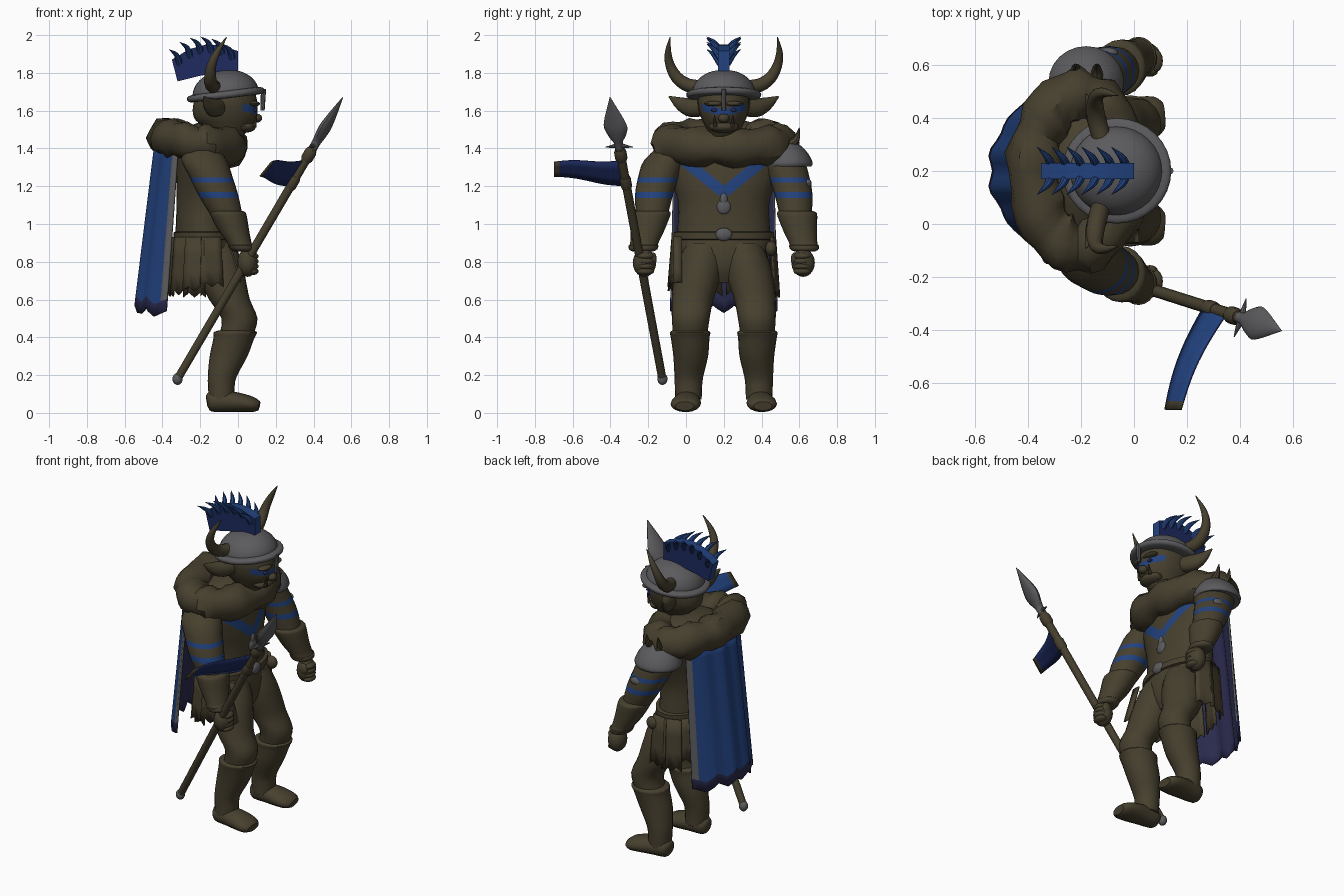
import bpy, bmesh, math, random
from mathutils import Vector

random.seed(4)
if "Cube" in bpy.data.objects:
    bpy.data.objects.remove(bpy.data.objects["Cube"])
X, Y, Z = Vector((1, 0, 0)), Vector((0, 1, 0)), Vector((0, 0, 1))
MID = 0.2          # body's plane of symmetry in y
SIDES = (("right", -1), ("left", 1))
made = []


def material(name, rgb):
    m = bpy.data.materials.new(name)
    m.use_nodes = True
    m.diffuse_color = (*rgb, 1)
    m.node_tree.nodes["Principled BSDF"].inputs["Base Color"].default_value = (*rgb, 1)
    return m


BROWN = material("brown_hide", (.063, .051, .028))
BLUE = material("blue_dye", (.016, .054, .21))
DEEP = material("deep_blue", (.013, .024, .115))
GREY = material("grey_metal", (.105, .105, .112))
LINING = material("dark_lining", (.023, .023, .075))


def finish(name, bm, *mats, fix=True):
    if fix:
        bmesh.ops.recalc_face_normals(bm, faces=bm.faces)
    me = bpy.data.meshes.new(name)
    bm.to_mesh(me)
    bm.free()
    for m in mats:
        me.materials.append(m)
    ob = bpy.data.objects.new(name, me)
    bpy.context.scene.collection.objects.link(ob)
    made.append(ob)
    return ob


def spline(pts, steps):
    out, n = [], len(pts)
    for i in range(n - 1):
        q = [pts[max(0, min(n - 1, i + k))] for k in (-1, 0, 1, 2)]
        for s in range(steps):
            t = s / steps
            out.append([b + .5 * t * (c - a + t * (2*a - 5*b + 4*c - d + t * (3*(b - c) + d - a)))
                        for a, b, c, d in zip(*q)])
    return out + [list(pts[-1])]


def sweep(name, pts, mat, sides=16, level=False, steps=3, ref=Z):
    """Skin ellipses (x, y, z, radius[, second radius]) along a path."""
    pts = spline(pts, steps)
    bm, rings = bmesh.new(), []
    for i, p in enumerate(pts):
        t = Vector(pts[min(i + 1, len(pts) - 1)][:3]) - Vector(pts[max(i - 1, 0)][:3])
        u = X if level else t.cross(ref).normalized()
        v = Y if level else t.cross(u).normalized()
        a, b = max(p[3], .001), max(p[-1], .001)
        angles = [math.tau * k / sides for k in range(sides)]
        rings.append([bm.verts.new(Vector(p[:3]) + u * a * math.cos(w) + v * b * math.sin(w)) for w in angles])
    for r, q in zip(rings, rings[1:]):
        for k in range(sides):
            j = (k + 1) % sides
            bm.faces.new((r[k], r[j], q[j], q[k]))
    bm.faces.new(rings[0])
    bm.faces.new(rings[-1])
    return finish(name, bm, mat)


def ball(name, centre, radii, mat):
    bm = bmesh.new()
    bmesh.ops.create_uvsphere(bm, u_segments=16, v_segments=10, radius=1)
    bmesh.ops.scale(bm, vec=radii, verts=bm.verts)
    bmesh.ops.translate(bm, vec=centre, verts=bm.verts)
    return finish(name, bm, mat)


def sheet(name, f, nu, nv, mats, rule=lambda i, j: 0, thick=.008, offset=0):
    """Cloth panel f(u, v) with thickness; the back side may use a later slot."""
    bm = bmesh.new()
    g = [[bm.verts.new(f(i / nu, j / nv)) for i in range(nu + 1)] for j in range(nv + 1)]
    for j in range(nv):
        for i in range(nu):
            face = bm.faces.new((g[j][i], g[j][i+1], g[j+1][i+1], g[j+1][i]))
            face.material_index = rule(i, j)
    ob = finish(name, bm, *mats, fix=False)
    mod = ob.modifiers.new("thickness", "SOLIDIFY")
    mod.thickness, mod.offset, mod.material_offset = thick, -1, offset


def paint(ob, cuts, rule, mat):
    """Cut the surface along planes and colour the faces a rule picks."""
    bm = bmesh.new()
    bm.from_mesh(ob.data)
    for co, no in cuts:
        bmesh.ops.bisect_plane(bm, geom=bm.verts[:] + bm.edges[:] + bm.faces[:], plane_co=co, plane_no=no)
    bm.normal_update()
    ob.data.materials.append(mat)
    for f in bm.faces:
        if rule(f.calc_center_median(), f.normal):
            f.material_index = len(ob.data.materials) - 1
    bm.to_mesh(ob.data)
    bm.free()


def paint_vee(ob, low, high, slope, min_x, mat):
    """Paint a V-shaped band across the front."""
    paint(ob, [((0, MID, z), (0, s * slope, -1)) for z in (low, high) for s in (-1, 1)] + [((min_x, 0, 0), X)],
          lambda c, n: n.x > .1 and c.x > min_x and low < c.z - slope * abs(c.y - MID) < high, mat)


# Torso with a painted V on the chest
torso = sweep("torso", [(x, MID, z, rx, ry) for x, z, rx, ry in (
    (-.11, .69, .06, .07), (-.13, .75, .11, .14), (-.15, .82, .14, .22), (-.17, .9, .155, .25),
    (-.18, .97, .15, .245), (-.18, 1.1, .145, .24), (-.18, 1.2, .145, .265), (-.19, 1.32, .14, .3),
    (-.2, 1.42, .14, .25), (-.17, 1.5, .1, .12))], BROWN, sides=28, level=True)
paint_vee(torso, 1.13, 1.203, .8, -.2, BLUE)
sweep("belt", [(-.175, MID, z, r, r + .098) for z, r in ((.915, .155), (.92, .167), (.955, .167), (.96, .155))],
      BROWN, sides=28, level=True, steps=1)
ball("belt_buckle", (-.015, MID, .945), (.02, .045, .035), GREY)
ball("pendant", (-.04, MID, 1.09), (.018, .038, .04), GREY)
ball("pendant_link", (-.038, MID, 1.13), (.014, .02, .035), GREY)
ball("hip_pouch", (-.08, .45, .87), (.04, .03, .04), BROWN)

# Shaggy fur collar
bm = bmesh.new()
NU, NV = 36, 12
fur = []
for i in range(NU):
    a = math.tau * i / NU
    puff = 1 + .09 * math.sin(a * 9) + random.uniform(-.05, .05)
    row = []
    for j in range(NV):
        b = math.tau * j / NV
        r = .1 * puff * random.uniform(.92, 1.08)
        row.append(bm.verts.new((-.21 + (.165 + r * math.cos(b)) * math.cos(a),
                                 MID + (.285 + r * math.cos(b)) * math.sin(a),
                                 1.43 - .025 * math.cos(a) + r * math.sin(b))))
    fur.append(row)
for i in range(NU):
    for j in range(NV):
        p, q, k = fur[i], fur[(i + 1) % NU], (j + 1) % NV
        bm.faces.new((p[j], q[j], q[k], p[k]))
finish("fur_collar", bm, BROWN)

# Limbs
for side, s in SIDES:
    def at(off):
        return MID + s * off

    def limb(part, rows, **kw):
        return sweep(side + "_" + part, [(x, at(o), z, rx, ry) for x, o, z, rx, ry in rows], BROWN, level=True, **kw)

    limb("thigh", [(-.13, .1, .9, .11, .1), (-.11, .12, .8, .13, .122), (-.08, .143, .7, .122, .123),
                   (-.045, .165, .6, .108, .11), (.008, .175, .5, .095, .1), (-.01, .178, .41, .09, .09)], sides=20)
    limb("greave", [(-.012, .178, .435, .095, .095), (-.014, .178, .425, .115, .107), (-.022, .178, .395, .108, .102),
                    (-.05, .175, .3, .1, .092), (-.084, .185, .19, .076, .076), (-.088, .187, .13, .07, .072),
                    (-.088, .187, .07, .068, .07)], sides=20)
    sweep(side + "_foot", [(-.165, at(.19), .06, .03, .03), (-.14, at(.19), .062, .058, .055),
                           (-.05, at(.195), .06, .07, .056), (.03, at(.2), .052, .08, .048),
                           (.085, at(.205), .042, .074, .038), (.112, at(.207), .036, .05, .024)], BROWN)

    arm = limb("upper_arm", [(-.2, .25, 1.43, .08, .07), (-.18, .31, 1.34, .12, .11), (-.143, .345, 1.25, .114, .108),
                             (-.103, .37, 1.15, .105, .1), (-.062, .38, 1.05, .085, .085)], sides=20)
    paint(arm, [((0, 0, z), (0, 0, 1)) for z in (1.137, 1.17, 1.22, 1.247)],
          lambda c, n: 1.137 < c.z < 1.17 or 1.22 < c.z < 1.247, BLUE)
    limb("bracer", [(-.06, .38, 1.07, .08, .085), (-.054, .386, 1.062, .093, .103), (-.048, .39, 1.04, .095, .105),
                    (-.02, .405, .96, .08, .088), (.01, .422, .895, .063, .074), (.015, .425, .885, .068, .08),
                    (.022, .427, .865, .062, .074), (.026, .428, .855, .045, .055)], sides=20)
    ball(side + "_hand", (.05, at(.42), .795), (.054, .062, .075), BROWN)
    for k in range(4):
        ball(side + "_finger", (.075, at(.415), .83 - .027 * k), (.034, .046, .02), BROWN)
    ball(side + "_thumb", (.06, at(.375), .815), (.03, .02, .035), BROWN)

# Shoulder plate on the left, with claws
sweep("shoulder_plate", [(-.18, .53 + o, z, r, r * .95) for o, z, r in (
    (.005, 1.305, .135), (.005, 1.325, .142), (0, 1.37, .125), (-.01, 1.42, .085), (-.015, 1.45, .01))],
      GREY, sides=24, level=True)
for x in (-.22, -.14):
    sweep("shoulder_claw", [(x, .55, 1.42, .025), (x, .585, 1.45, .018), (x, .6, 1.51, .002)], BROWN, 8, ref=X)
ball("arm_strap_buckle", (-.1, .645, 1.215), (.04, .02, .025), GREY)

# Head with a painted eye mask
head = sweep("head", [(x, MID, z, rx, ry) for z, x, rx, ry in (
    (1.4, -.14, .1, .12), (1.47, -.07, .1, .08), (1.5, -.055, .11, .09), (1.55, -.065, .16, .115),
    (1.6, -.068, .172, .132), (1.66, -.065, .165, .138), (1.74, -.065, .14, .12))], BROWN, sides=24, level=True)
paint_vee(head, 1.57, 1.607, .25, .025, BLUE)
ball("nose", (.1, MID, 1.56), (.028, .03, .024), BROWN)
ball("jaw", (.035, MID, 1.515), (.06, .08, .032), BROWN)
for side, s in SIDES:
    sweep(side + "_ear", [(x, MID + s * o, z, a, b) for x, o, z, a, b in (
        (-.1, .1, 1.62, .045, .045), (-.13, .17, 1.615, .04, .05), (-.16, .23, 1.637, .026, .036),
        (-.18, .29, 1.675, .003, .004))], BROWN, 12)
    ball(side + "_brow", (.085, MID + s * .05, 1.637), (.032, .055, .014), BROWN)
    ball(side + "_eye", (.09, MID + s * .05, 1.603), (.012, .018, .009), LINING)
    sweep(side + "_tusk", [(.085, MID + s * .045, 1.515, .012), (.1, MID + s * .05, 1.575, .002)], BROWN, 8, ref=X)
    sweep(side + "_horn", [(x, MID + s * o, z, r) for x, o, z, r in (
        (-.12, .12, 1.725, .036), (-.14, .19, 1.735, .036), (-.147, .248, 1.775, .032), (-.14, .284, 1.84, .025),
        (-.11, .295, 1.91, .017), (-.06, .284, 1.99, .002))], BROWN, 12, ref=X)


# Helmet leaning slightly back
def helmet(name, rows):
    sweep(name, [(-.065 - .12 * h, MID, 1.685 + h, r, r * .96) for h, r in rows], GREY, 32, ref=Y)


helmet("helmet_dome", [(-.01, .175), (.03, .172), (.07, .15), (.1, .115), (.12, .07), (.13, .006)])
helmet("helmet_brim", [(-.02, .17), (-.016, .198), (0, .207), (.014, .198), (.02, .17)])
sweep("nose_guard", [(.135, MID, 1.715, .014), (.13, MID, 1.6, .011)], GREY, 8, level=True, steps=1)

# Crest with paired spikes
outline = [(-.32, 1.755), (-.2, 1.785), (-.1, 1.8), (0, 1.8), (0, 1.915), (-.085, 1.945), (-.17, 1.95),
           (-.26, 1.925), (-.35, 1.87)]
bm = bmesh.new()
face = bm.faces.new([bm.verts.new((x, MID - .03, z)) for x, z in outline])
ext = bmesh.ops.extrude_face_region(bm, geom=[face])["geom"]
bmesh.ops.translate(bm, vec=(0, .06, 0), verts=[v for v in ext if isinstance(v, bmesh.types.BMVert)])
crest = finish("crest", bm, BLUE)
paint(crest, [], lambda c, n: abs(n.y) > .9, DEEP)
for k in range(6):
    x = -.03 - .056 * k
    z = 1.935 - 2.6 * (x + .15) ** 2
    for side, s in SIDES:
        sweep(side + "_crest_spike", [(x, MID + s * .018, z - .02, .019), (x - .015, MID + s * .05, z + .025, .014),
                                      (x - .055, MID + s * .09, z + .056, .001)], BLUE, 8, ref=X)


# Cape: blue outside, grey borders, dark lining, ragged hem
def cape(u, v):
    w = 2 * u - 1
    bend = abs(w) ** 2.2
    mid, edge = -.44 - .105 * v, -.322 - .062 * v
    hem = .55 - .03 * bend + .02 * (abs(round(u * 20) % 4 - 2) - 1)
    return (mid + (edge - mid) * bend + .01 * math.cos(w * 13) * (1 - bend),
            MID + w * (.265 + .02 * v), 1.41 + (hem - 1.41) * v)


sheet("cape", cape, 20, 14, (BLUE, GREY, LINING),
      lambda i, j: 2 if j == 13 else int(i in (0, 19)), thick=.012, offset=2)

# Ragged strips hanging from the belt
for k in range(8):
    a = math.radians(78 + k * 29)
    out, along = Vector((math.cos(a), math.sin(a), 0)), Vector((-math.sin(a), math.cos(a), 0))
    base = Vector((-.175 + .165 * out.x, MID + .262 * out.y, .93))
    drop = random.uniform(.25, .33)

    def strip(u, v):
        jag = .025 * (round(u * 4) % 2)
        return base + along * (u - .5) * (.105 + .02 * v) + out * .02 * v - Z * v * (drop - jag)
    sheet("hip_strip", strip, 4, 3, (BROWN,), thick=.01)
sheet("front_strip", lambda u, v: (-.06 + .07 * v, -.07 + .05 * u, .93 - .24 * v), 1, 3, (BROWN,), thick=.01)

# Spear
butt, neck = Vector((-.32, -.125, .18)), Vector((.39, -.35, 1.39))
aim = (neck - butt).normalized()


def along_spear(name, rows, mat, steps=1):
    sweep(name, [(*(neck + aim * d), a, b) for d, a, b in rows], mat, 12, steps=steps)


along_spear("spear_shaft", [(-(neck - butt).length, .022, .022), (.02, .024, .024)], BROWN)
ball("spear_butt", butt, (.027, .027, .032), GREY)
for d, r in ((-.2, .03), (-.03, .033)):
    along_spear("spear_binding", [(d - .035, .026, .026), (d - .02, r, r), (d + .02, r, r),
                                  (d + .035, .026, .026)], BROWN)
along_spear("spear_head", [(0, .024, .024), (.05, .024, .024), (.085, .045, .026), (.14, .065, .028),
                           (.2, .052, .022), (.27, .025, .012), (.33, .002, .002)], GREY, 3)
across = aim.cross(Z).normalized()
for s in (-1, 1):
    p, q = neck + aim * .03, neck + aim * .02 + across * s * .075
    sweep("spear_guard", [(*p, .016), (*q, .002)], GREY, 8, steps=1)


# Pennant on the spear, dark underneath
def pennant(u, v):
    top = Vector((.355, -.335, 1.335)).lerp(Vector((.18, -.7, 1.325)), u)
    low = Vector((.265, -.315, 1.2)).lerp(Vector((.12, -.7, 1.25)), u)
    return top.lerp(low, v) + Vector((-.022 * math.sin(u * math.pi), 0, -.006 * math.sin(u * math.tau)))


sheet("pennant", pennant, 12, 3, (DEEP, BROWN, BLUE, BROWN), lambda i, j: int(i == 11), offset=2)

# Shading
for ob in bpy.context.selected_objects:
    ob.select_set(False)
for ob in made:
    ob.select_set(True)
bpy.context.view_layer.objects.active = made[0]
bpy.ops.object.shade_smooth_by_angle(angle=math.radians(40))
